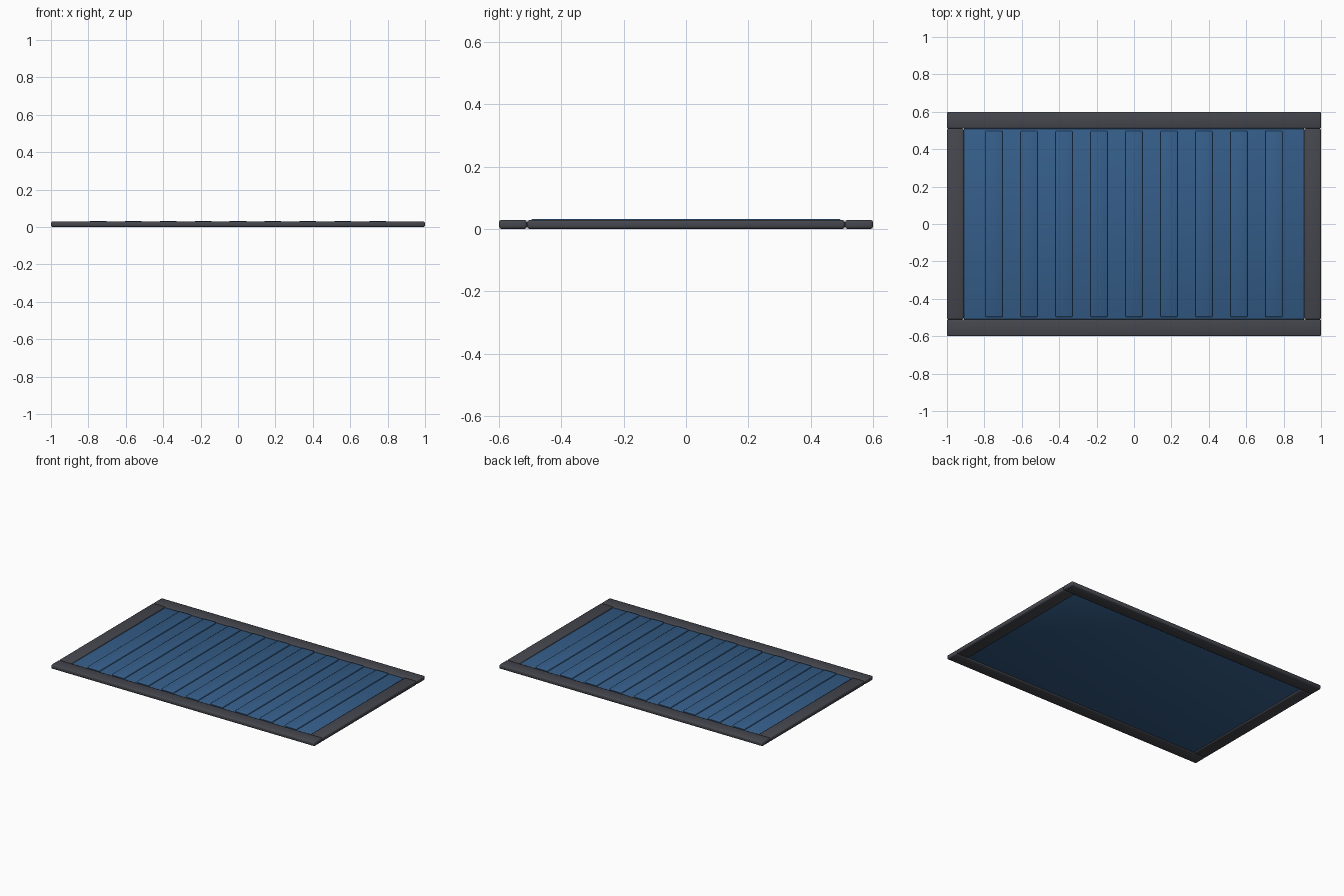
import bpy
import bmesh
from mathutils import Matrix

cube = bpy.data.objects.get("Cube")
if cube:
    bpy.data.objects.remove(cube, do_unlink=True)


def material(name, color):
    mat = bpy.data.materials.new(name)
    mat.use_nodes = True
    mat.diffuse_color = (*color, 1)
    bsdf = next(n for n in mat.node_tree.nodes if n.type == 'BSDF_PRINCIPLED')
    bsdf.inputs["Base Color"].default_value = (*color, 1)
    return mat


def box(name, x, y, z, mat, bevel, segments=2):
    """Bevelled, smooth shaded box spanning the given (low, high) ranges."""
    spans = (x, y, z)
    bm = bmesh.new()
    bmesh.ops.create_cube(bm, size=1)
    size = Matrix.Diagonal([hi - lo for lo, hi in spans] + [1])
    bm.transform(Matrix.Translation([(lo + hi) / 2 for lo, hi in spans]) @ size)
    if bevel:
        bmesh.ops.bevel(bm, geom=bm.edges[:], offset=bevel, segments=segments,
                        profile=0.5, affect='EDGES')
    for face in bm.faces:
        face.smooth = True
    mesh = bpy.data.meshes.new(name)
    bm.to_mesh(mesh)
    bm.free()
    mesh.materials.append(mat)
    obj = bpy.data.objects.new(name, mesh)
    bpy.context.collection.objects.link(obj)
    return obj


grey = material("dark grey frame", (0.06, 0.062, 0.075))
blue = material("blue panel", (0.035, 0.11, 0.25))

LENGTH, WIDTH, RAIL, HEIGHT = 1.0, 0.6, 0.09, 0.029
INNER_X, INNER_Y = LENGTH - RAIL, WIDTH - RAIL

# Frame: long rails at front and back, short rails fitted between them
for side, word in ((-1, "front"), (1, "back")):
    y = sorted((side * INNER_Y, side * WIDTH))
    box(word + "_rail", (-LENGTH, LENGTH), y, (0, HEIGHT), grey, 0.008)
for side, word in ((-1, "right"), (1, "left")):
    x = sorted((side * INNER_X, side * LENGTH))
    box(word + "_rail", x, (-INNER_Y, INNER_Y), (0, HEIGHT), grey, 0.008)

# Recessed panel
box("panel", (-INNER_X, INNER_X), (-INNER_Y, INNER_Y), (0.006, 0.02), blue, 0.003)

# Raised slats across the panel
COUNT, SPACING, SLAT = 9, 0.187, 0.092
for i in range(COUNT):
    cx = (i - (COUNT - 1) / 2) * SPACING
    box(f"slat_{i + 1}", (cx - SLAT / 2, cx + SLAT / 2), (-0.497, 0.497),
        (0.016, 0.032), blue, 0.005)
